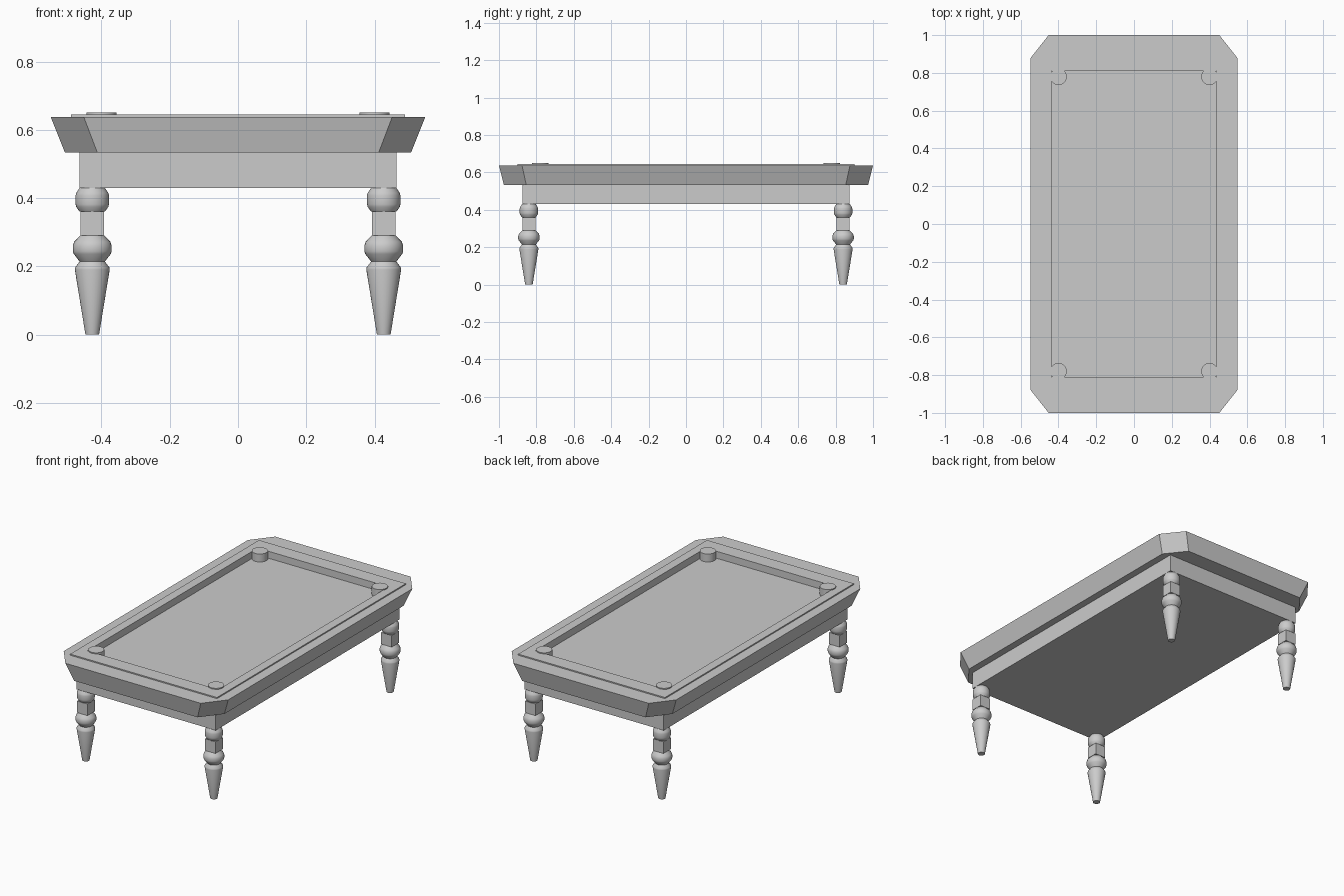
import bpy, bmesh, math

if "Cube" in bpy.data.objects:
    bpy.data.objects.remove(bpy.data.objects["Cube"])


def finish(name, bm, smooth=False):
    bmesh.ops.remove_doubles(bm, verts=bm.verts, dist=1e-5)
    bmesh.ops.recalc_face_normals(bm, faces=bm.faces)
    mesh = bpy.data.meshes.new(name)
    bm.to_mesh(mesh)
    bm.free()
    ob = bpy.data.objects.new(name, mesh)
    bpy.context.collection.objects.link(ob)
    if smooth:
        bpy.ops.object.select_all(action='DESELECT')
        ob.select_set(True)
        bpy.context.view_layer.objects.active = ob
        bpy.ops.object.shade_smooth_by_angle(angle=math.radians(35))
    return ob


def loft(bm, loops):
    """Skin a stack of equal-length closed loops and cap both ends."""
    rings = [[bm.verts.new(p) for p in loop] for loop in loops]
    n = len(rings[0])
    for a, b in zip(rings, rings[1:]):
        for i in range(n):
            j = (i + 1) % n
            bm.faces.new((a[i], a[j], b[j], b[i]))
    bm.faces.new(rings[0])
    bm.faces.new(rings[-1])


def clipped_rect(x, y, cx, cy, z):
    """Rectangle with half sizes x, y and corners cut by cx, cy."""
    return [(x - cx, -y, z), (x, -y + cy, z), (x, y - cy, z), (x - cx, y, z),
            (-x + cx, y, z), (-x, y - cy, z), (-x, -y + cy, z), (-x + cx, -y, z)]


def circle(x, y, r, z, n=32):
    return [(x + r * math.cos(2 * math.pi * i / n),
             y + r * math.sin(2 * math.pi * i / n), z) for i in range(n)]


def lathe(bm, x, y, profile):
    loft(bm, [circle(x, y, r, z) for r, z in profile])


def box(bm, x, y, hx, hy, z0, z1):
    loft(bm, [[(x - hx, y - hy, z), (x + hx, y - hy, z),
               (x + hx, y + hy, z), (x - hx, y + hy, z)] for z in (z0, z1)])


# Flared table top with raised rail and sunken playing bed
bm = bmesh.new()
loft(bm, [clipped_rect(*p) for p in (
    (0.507, 0.974, 0.095, 0.12, 0.533),
    (0.549, 1.0, 0.097, 0.123, 0.638),
    (0.49, 0.9, 0, 0, 0.638),
    (0.49, 0.9, 0, 0, 0.645),
    (0.437, 0.811, 0, 0, 0.645),
    (0.437, 0.811, 0, 0, 0.603))])
bmesh.ops.dissolve_degenerate(bm, dist=1e-5, edges=bm.edges)
finish("table_top", bm)

# Apron under the top
bm = bmesh.new()
box(bm, 0, 0, 0.464, 0.875, 0.43, 0.533)
finish("apron", bm)

# Turned leg profiles (radius, height)
foot = [(0.02, 0), (0.051, 0.19), (0.05, 0.197), (0.037, 0.214),
        (0.054, 0.236), (0.057, 0.244), (0.057, 0.26), (0.053, 0.272), (0.035, 0.29)]
knob = [(0.037, 0.36), (0.047, 0.374), (0.049, 0.382),
        (0.049, 0.407), (0.047, 0.415), (0.037, 0.43)]

for sx, side in ((-1, "left"), (1, "right")):
    for sy, end in ((-1, "front"), (1, "back")):
        # Leg: tapered foot, square block, rounded knob
        bm = bmesh.new()
        x, y = sx * 0.427, sy * 0.84
        lathe(bm, x, y, foot)
        box(bm, x, y, 0.035, 0.035, 0.29, 0.36)
        lathe(bm, x, y, knob)
        finish(f"{end}_{side}_leg", bm, True)
        # Corner pocket
        bm = bmesh.new()
        lathe(bm, sx * 0.40, sy * 0.78, [(0.044, 0.59), (0.044, 0.651)])
        finish(f"{end}_{side}_pocket", bm, True)
